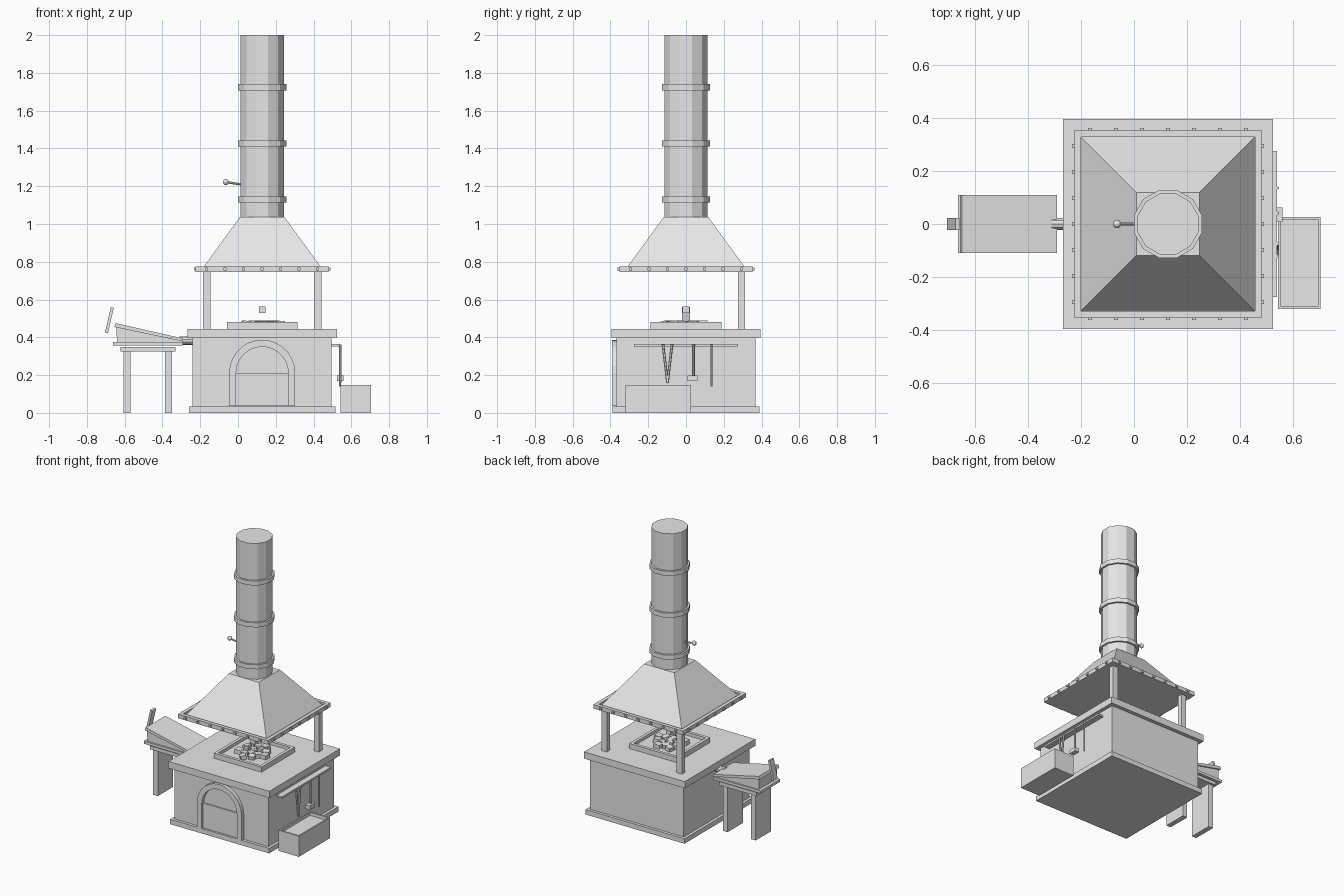
import bpy, bmesh, math, random
from mathutils import Vector, Matrix

if "Cube" in bpy.data.objects:
    bpy.data.objects.remove(bpy.data.objects["Cube"], do_unlink=True)

GREY = bpy.data.materials.new("plain grey")
GREY.use_nodes = True
GREY.diffuse_color = (0.8, 0.8, 0.8, 1)
GREY.node_tree.nodes["Principled BSDF"].inputs["Base Color"].default_value = (0.8, 0.8, 0.8, 1)

CX = 0.128  # centre line of the hearth


def finish(name, bm):
    bmesh.ops.recalc_face_normals(bm, faces=bm.faces)
    mesh = bpy.data.meshes.new(name)
    bm.to_mesh(mesh)
    bm.free()
    mesh.materials.append(GREY)
    ob = bpy.data.objects.new(name, mesh)
    bpy.context.collection.objects.link(ob)
    return ob


def box(name, x, y, z, rot=None):
    """Box from (min, max) ranges, optionally turned about its centre."""
    bm = bmesh.new()
    bmesh.ops.create_cube(bm, size=1)
    size = [r[1] - r[0] for r in (x, y, z)]
    mid = Vector([(r[1] + r[0]) / 2 for r in (x, y, z)])
    bmesh.ops.scale(bm, vec=size, verts=bm.verts)
    bm.transform(Matrix.Translation(mid) @ (rot or Matrix.Identity(4)))
    return finish(name, bm)


def tray(name, x, y, z, wall, depth):
    """Box with a sunken top."""
    ob = box(name, x, y, z)
    bm = bmesh.new()
    bm.from_mesh(ob.data)
    top = [f for f in bm.faces if f.normal.z > 0.9]
    bmesh.ops.inset_region(bm, faces=top, thickness=wall)
    inner = bmesh.ops.extrude_face_region(bm, geom=top)
    bmesh.ops.translate(bm, vec=(0, 0, -depth),
                        verts=[g for g in inner["geom"] if isinstance(g, bmesh.types.BMVert)])
    bmesh.ops.delete(bm, geom=top, context="FACES")
    bm.to_mesh(ob.data)
    bm.free()
    return ob


def rod(name, a, b, r, sides=8, turn=0.0, r2=None):
    """Cylinder or cone from point a to point b."""
    a, b = Vector(a), Vector(b)
    bm = bmesh.new()
    bmesh.ops.create_cone(bm, cap_ends=True, segments=sides, radius1=r,
                          radius2=r if r2 is None else r2, depth=(b - a).length)
    aim = (b - a).to_track_quat("Z", "Y").to_matrix().to_4x4()
    bm.transform(Matrix.Translation((a + b) / 2) @ aim @ Matrix.Rotation(turn, 4, "Z"))
    return finish(name, bm)


def prism(name, points, y0, y1):
    """Outline in x and z, extruded along y."""
    bm = bmesh.new()
    face = bm.faces.new([bm.verts.new((px, y0, pz)) for px, pz in points])
    ext = bmesh.ops.extrude_face_region(bm, geom=[face])
    bmesh.ops.translate(bm, vec=(0, y1 - y0, 0),
                        verts=[g for g in ext["geom"] if isinstance(g, bmesh.types.BMVert)])
    return finish(name, bm)


def square(half):
    return (CX - half, CX + half), (-half, half)


def arch(r, spring, steps=14):
    return [(CX + r * math.cos(math.pi * i / steps), spring + r * math.sin(math.pi * i / steps))
            for i in range(steps + 1)]


# Masonry base
box("plinth", *square(0.388), (0, 0.035))
box("hearth_body", *square(0.368), (0.035, 0.4))
box("hearth_top", *square(0.395), (0.397, 0.445))

# Arched opening on the front
SPRING, FLOOR = 0.212, 0.036
outer = [(CX + 0.175, FLOOR)] + arch(0.175, SPRING) + [(CX - 0.175, FLOOR)]
inner = [(CX + 0.138, FLOOR)] + arch(0.138, SPRING) + [(CX - 0.138, FLOOR)]
prism("arch_surround", outer + inner[::-1], -0.393, -0.36)
box("arch_door", (CX - 0.138, CX + 0.138), (-0.376, -0.367), (FLOOR, SPRING))

# Fire pan with coals
tray("fire_pan", *square(0.187), (0.44, 0.481), 0.03, 0.022)
random.seed(4)
for i in range(16):
    ang, dist = i * 2.4, 0.028 * math.sqrt(i)
    px, py = CX + dist * math.cos(ang), dist * math.sin(ang)
    s = random.uniform(0.016, 0.024)
    turn = Matrix.Rotation(random.uniform(0, 3), 4, "Z") @ Matrix.Rotation(random.uniform(-0.2, 0.2), 4, "X")
    box("coal", (px - s, px + s), (py - s, py + s), (0.455, 0.487), turn)
box("top_coal", *square(0.018), (0.53, 0.563))

# Back posts carrying the hood
for side in (-1, 1):
    px = CX + side * 0.294
    box("hood_post", (px - 0.02, px + 0.02), (0.275, 0.313), (0.44, 0.76))

# Hood, its rim and rivets
rod("hood", (CX, 0, 0.747), (CX, 0, 1.037), 0.329 * math.sqrt(2), 4, math.pi / 4, 0.118 * math.sqrt(2))
for side in (-1, 1):
    a, b = sorted((side * 0.327, side * 0.352))
    box("hood_rim", (CX - 0.352, CX + 0.352), (a, b), (0.747, 0.776))
    box("hood_rim", (CX + a, CX + b), (-0.327, 0.327), (0.747, 0.776))
    a, b = sorted((side * 0.35, side * 0.362))
    for i in range(-3, 4):
        p = i * 0.098
        box("rivet", (CX + p - 0.008, CX + p + 0.008), (a, b), (0.753, 0.769))
        box("rivet", (CX + a, CX + b), (p - 0.008, p + 0.008), (0.753, 0.769))

# Chimney, bands and damper handle
TURN = math.radians(15)
rod("chimney", (CX, 0, 1.03), (CX, 0, 2.0), 0.119, 12, TURN)
for z in (1.13, 1.427, 1.724):
    rod("chimney_band", (CX, 0, z - 0.016), (CX, 0, z + 0.016), 0.132, 12, TURN)
rod("damper_rod", (CX - 0.1, 0, 1.208), (-0.064, 0, 1.222), 0.006)
bm = bmesh.new()
bmesh.ops.create_uvsphere(bm, u_segments=10, v_segments=6, radius=0.016,
                          matrix=Matrix.Translation((-0.064, 0, 1.222)))
finish("damper_knob", bm)

# Tool rail on the left side, with tongs, hammer and poker
box("tool_rail", (0.49, 0.538), (-0.275, 0.275), (0.352, 0.364))
for top in (-0.122, -0.074):
    rod("tongs", (0.541, top, 0.362), (0.541, -0.098, 0.158), 0.007, 6)
rod("hammer_handle", (0.541, 0.04, 0.362), (0.541, 0.04, 0.19), 0.007, 6)
box("hammer_head", (0.524, 0.559), (0.007, 0.062), (0.168, 0.197))
rod("poker", (0.541, 0.135, 0.362), (0.541, 0.135, 0.14), 0.006, 6)

# Quench trough
tray("quench_trough", (0.543, 0.703), (-0.321, 0.026), (0, 0.147), 0.014, 0.022)

# Bellows stand
for px in (-0.588, -0.368):
    box("stand_leg", (px - 0.018, px + 0.018), (-0.085, 0.085), (0, 0.326))
box("stand_top", (-0.622, -0.332), (-0.1, 0.1), (0.325, 0.349))

# Bellows with boards, bag, nozzle and handle
box("bellows_lower_board", (-0.662, -0.29), (-0.11, 0.11), (0.357, 0.376))
prism("bellows_bag", [(-0.64, 0.37), (-0.29, 0.37), (-0.29, 0.388), (-0.645, 0.46)], -0.1, 0.1)
prism("bellows_upper_board", [(-0.655, 0.455), (-0.29, 0.378), (-0.29, 0.394), (-0.647, 0.475)], -0.11, 0.11)
rod("bellows_nozzle", (-0.31, 0, 0.382), (-0.23, 0, 0.382), 0.023, 10)
box("bellows_handle", (-0.689, -0.673), (-0.022, 0.022), (0.422, 0.56), Matrix.Rotation(math.radians(13), 4, "Y"))
